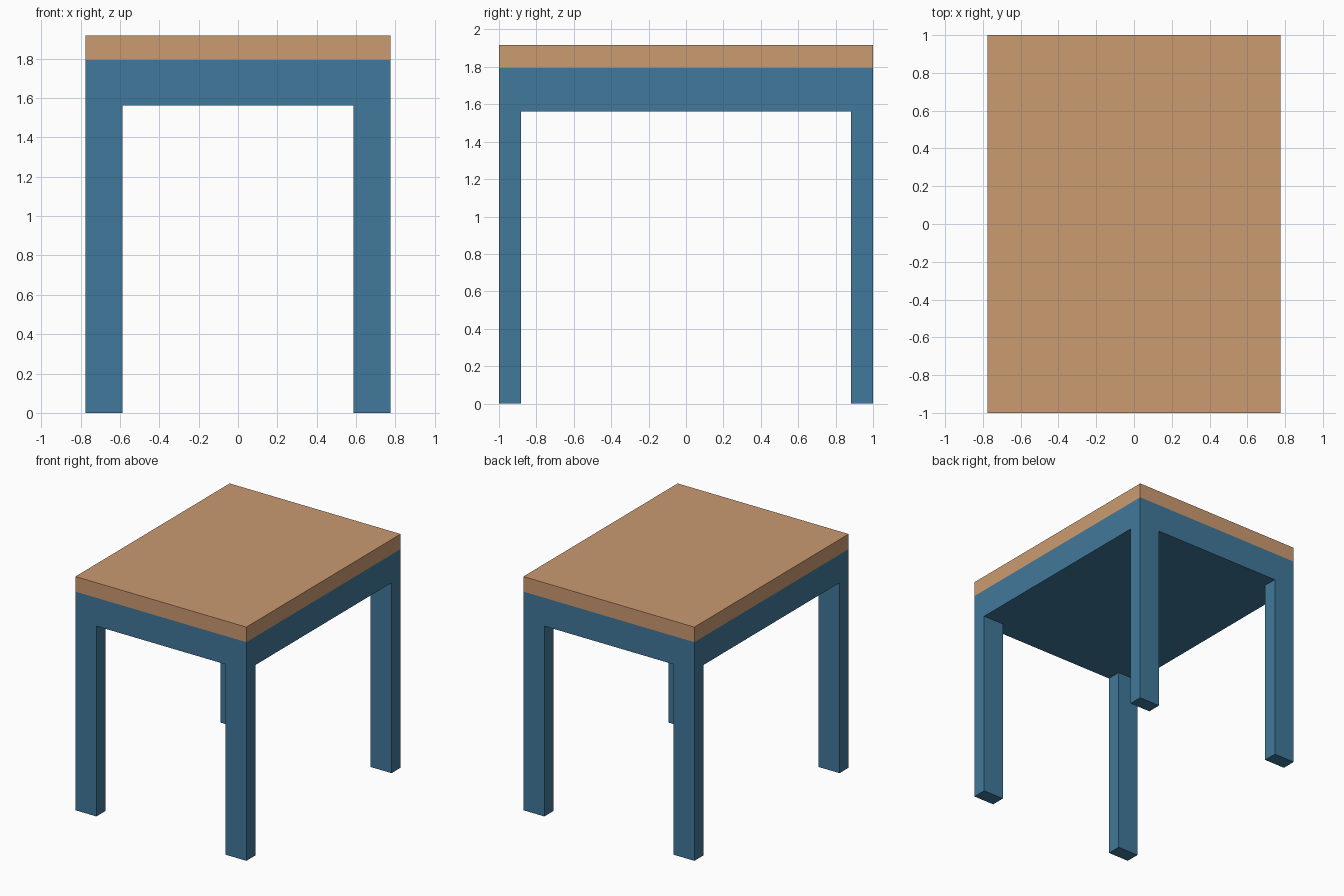
import bpy, bmesh

if "Cube" in bpy.data.objects:
    bpy.data.objects.remove(bpy.data.objects["Cube"])

HX, HY = 0.776, 1.0            # half width and half depth
LX, LY = 0.586, 0.883          # inner faces of the legs
Z_APRON, Z_SEAT, Z_TOP = 1.562, 1.794, 1.918


def material(name, rgb):
    m = bpy.data.materials.new(name)
    m.diffuse_color = (*rgb, 1)
    m.use_nodes = True
    m.node_tree.nodes["Principled BSDF"].inputs["Base Color"].default_value = m.diffuse_color
    return m


def finish(bm, name, mat):
    bmesh.ops.recalc_face_normals(bm, faces=bm.faces)
    me = bpy.data.meshes.new(name)
    bm.to_mesh(me)
    bm.free()
    me.materials.append(mat)
    ob = bpy.data.objects.new(name, me)
    bpy.context.collection.objects.link(ob)
    return ob


def slab(z0, z1):
    bm = bmesh.new()
    bmesh.ops.create_cube(bm, size=1)
    for v in bm.verts:
        v.co = (v.co.x * 2 * HX, v.co.y * 2 * HY, z0 + (v.co.z + 0.5) * (z1 - z0))
    return bm


blue = material("blue paint", (0.053, 0.188, 0.328))
tan = material("tan wood", (0.597, 0.328, 0.165))

# Top board
finish(slab(Z_SEAT, Z_TOP), "top_board", tan)

# Solid apron block, cut along the leg lines, with the legs pulled down from its corners
bm = slab(Z_APRON, Z_SEAT)
for axis, d in ((0, LX), (1, LY)):
    for s in (-1, 1):
        co, no = [0, 0, 0], [0, 0, 0]
        co[axis], no[axis] = s * d, 1
        bmesh.ops.bisect_plane(bm, geom=bm.verts[:] + bm.edges[:] + bm.faces[:],
                               plane_co=co, plane_no=no)
bm.normal_update()
feet = []
for f in bm.faces:
    c = f.calc_center_median()
    if abs(c.z - Z_APRON) < 1e-4 and abs(c.x) > LX and abs(c.y) > LY:
        feet.append(f)
for f in feet:
    new = bmesh.ops.extrude_discrete_faces(bm, faces=[f])["faces"]
    for v in new[0].verts:
        v.co.z = 0
finish(bm, "legs_and_apron", blue)
